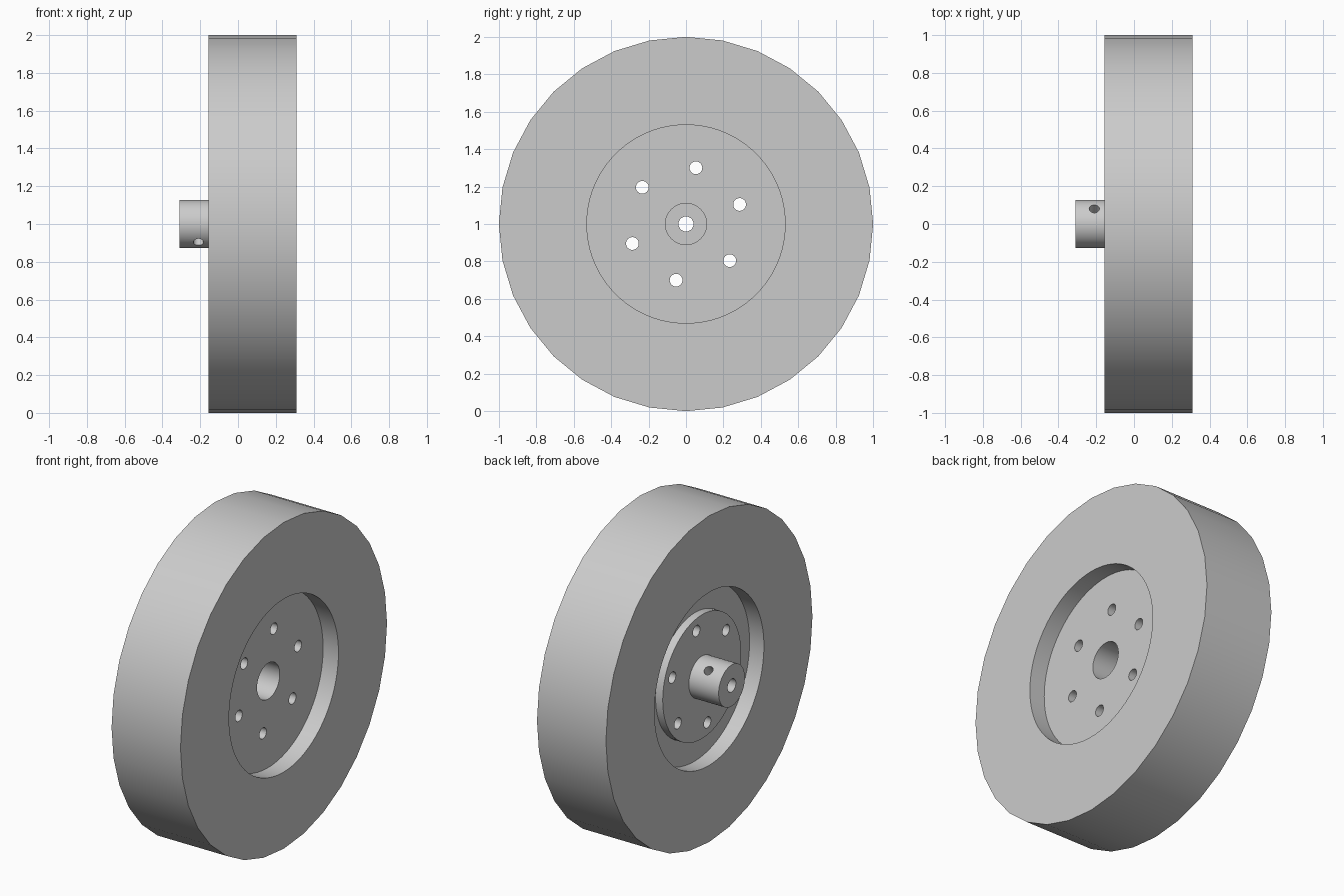
import bpy, bmesh, math
from mathutils import Matrix, Vector

cube = bpy.data.objects.get("Cube")
if cube:
    bpy.data.objects.remove(cube, do_unlink=True)

grey = bpy.data.materials.new("plain_grey")
grey.use_nodes = True
grey.diffuse_color = (0.6, 0.6, 0.6, 1)
grey.node_tree.nodes["Principled BSDF"].inputs["Base Color"].default_value = (0.6, 0.6, 0.6, 1)

AXLE = Vector((0, 0, 1))
X_BACK, X_FRONT = -0.157, 0.31    # wheel sides
FLOOR_BACK, FLOOR_FRONT = -0.06, 0.206    # floors of the recesses
FLANGE_FACE, HUB_END = -0.108, -0.31
RECESS_R, RIM_R, BORE_R = 0.53, 0.73, 0.11


def add_object(name, bm):
    bmesh.ops.recalc_face_normals(bm, faces=bm.faces)
    mesh = bpy.data.meshes.new(name)
    bm.to_mesh(mesh)
    bm.free()
    mesh.materials.append(grey)
    obj = bpy.data.objects.new(name, mesh)
    bpy.context.collection.objects.link(obj)
    return obj


def lathe(name, profile, sides):
    """Revolve a closed (x, radius) profile about the axle."""
    bm = bmesh.new()
    rings = []
    for i in range(sides):
        a = 2 * math.pi * i / sides
        rings.append([bm.verts.new((x, r * math.sin(a), 1 + r * math.cos(a)))
                      for x, r in profile])
    n = len(profile)
    for i in range(sides):
        p, q = rings[i], rings[(i + 1) % sides]
        for j in range(n):
            k = (j + 1) % n
            bm.faces.new((p[j], p[k], q[k], q[j]))
    return add_object(name, bm)


def rod(name, centre, direction, radius, length):
    bm = bmesh.new()
    turn = Vector((0, 0, 1)).rotation_difference(direction).to_matrix().to_4x4()
    bmesh.ops.create_cone(bm, cap_ends=True, segments=32, radius1=radius,
                          radius2=radius, depth=length,
                          matrix=Matrix.Translation(centre) @ turn)
    obj = add_object(name, bm)
    obj.hide_render = True
    return obj


def radial(degrees):
    a = math.radians(degrees)
    return Vector((0, math.cos(a), math.sin(a)))


def cut(obj, cutters):
    bpy.context.view_layer.objects.active = obj
    for cutter in cutters:
        mod = obj.modifiers.new("hole", "BOOLEAN")
        mod.object = cutter
        mod.operation = "DIFFERENCE"
        mod.solver = "EXACT"
        bpy.ops.object.modifier_apply(modifier=mod.name)


# Tyre: plain ring with a coarse tread
tyre = lathe("tyre", [(X_BACK, RIM_R), (X_BACK, 1), (X_FRONT, 1), (X_FRONT, RIM_R)], 32)

# Wheel core: recessed on both sides, with a wide centre bore
core = lathe("wheel_core", [
    (X_BACK, RIM_R), (X_BACK, RECESS_R), (FLOOR_BACK, RECESS_R), (FLOOR_BACK, BORE_R),
    (FLOOR_FRONT, BORE_R), (FLOOR_FRONT, RECESS_R), (X_FRONT, RECESS_R), (X_FRONT, RIM_R)], 96)

# Hub: bolted flange and shaft collar in one piece
hub = lathe("flanged_hub", [
    (FLOOR_BACK, 0.04), (FLOOR_BACK, 0.38), (FLANGE_FACE, 0.38),
    (FLANGE_FACE, 0.127), (HUB_END, 0.127), (HUB_END, 0.04)], 64)

# Six bolt holes through core and flange, and a set screw hole across the collar
bolts = [rod("bolt_cutter", AXLE + radial(20 + 60 * i) * 0.305, Vector((1, 0, 0)), 0.034, 1)
         for i in range(6)]
screw = rod("screw_cutter", AXLE + Vector((-0.21, 0, 0)), radial(50), 0.027, 0.5)
cut(core, bolts)
cut(hub, bolts + [screw])
for cutter in bolts + [screw]:
    bpy.data.objects.remove(cutter, do_unlink=True)

# Smooth round walls, crisp edges
for obj in (tyre, core, hub):
    bpy.ops.object.select_all(action="DESELECT")
    obj.select_set(True)
    bpy.context.view_layer.objects.active = obj
    bpy.ops.object.shade_smooth_by_angle(angle=math.radians(30))
